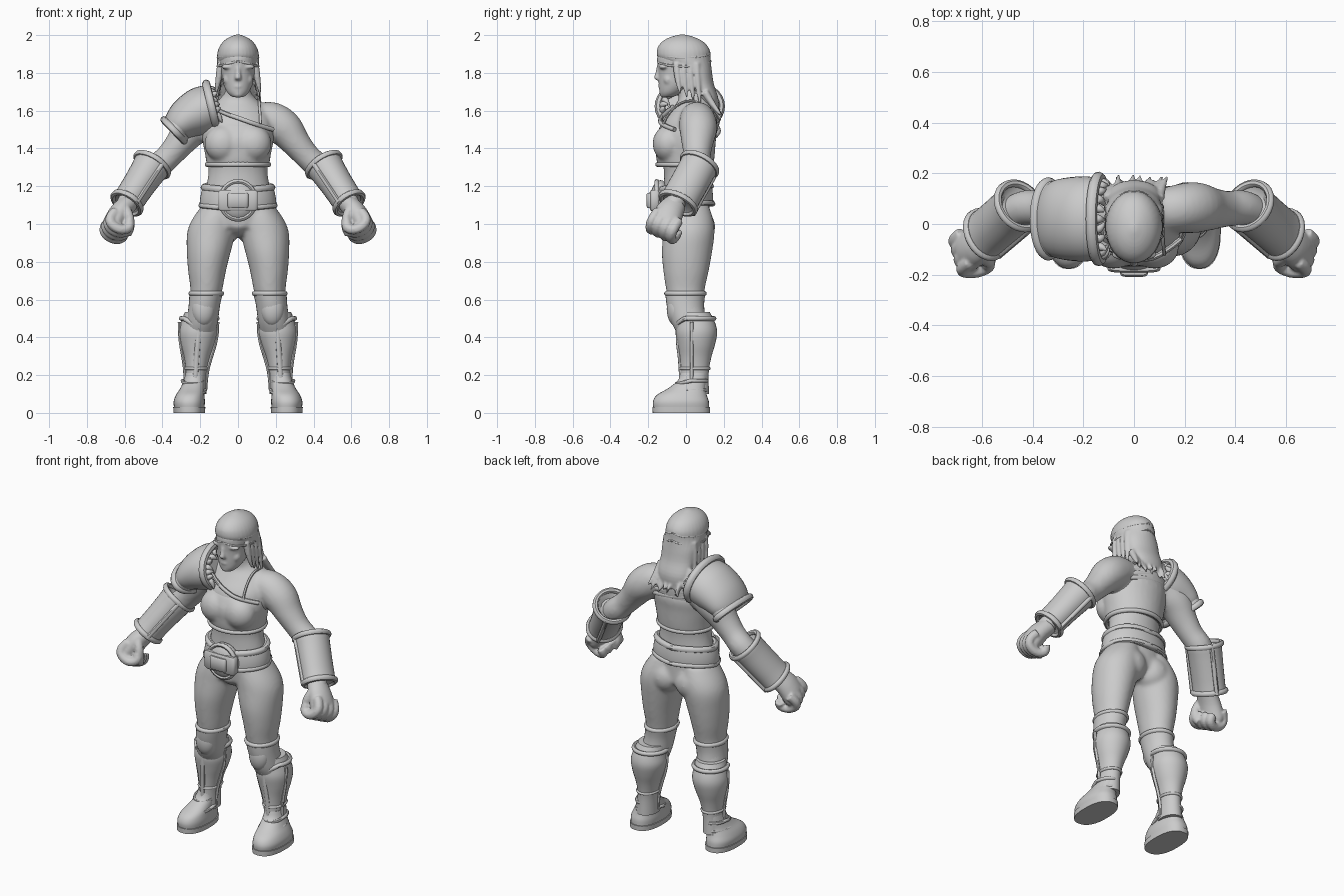
import bpy, bmesh, math, random
from mathutils import Vector

if "Cube" in bpy.data.objects:
    bpy.data.objects.remove(bpy.data.objects["Cube"])

random.seed(4)
grey = bpy.data.materials.new("plain_grey")
grey.diffuse_color = (0.6, 0.6, 0.6, 1)
grey.use_nodes = True
grey.node_tree.nodes["Principled BSDF"].inputs["Base Color"].default_value = grey.diffuse_color
Y, Z = Vector((0, 1, 0)), Vector((0, 0, 1))


def finish(ob, mirror=False, voxel=0, smooth=0, angle=45):
    """Apply mirror / voxel union, assign material, shade."""
    if mirror:
        ob.modifiers.new("mirror", 'MIRROR').use_mirror_merge = False
    if voxel:
        m = ob.modifiers.new("union", 'REMESH')
        m.mode, m.voxel_size = 'VOXEL', voxel
        m = ob.modifiers.new("soften", 'SMOOTH')
        m.factor, m.iterations = 0.5, smooth
    bpy.ops.object.select_all(action='DESELECT')
    ob.select_set(True)
    bpy.context.view_layer.objects.active = ob
    bpy.ops.object.convert(target='MESH')
    ob = bpy.context.object
    ob.data.materials.clear()
    ob.data.materials.append(grey)
    bpy.ops.object.shade_smooth_by_angle(angle=math.radians(angle))
    return ob


def from_bm(name, bm, **kw):
    bmesh.ops.recalc_face_normals(bm, faces=bm.faces[:])
    me = bpy.data.meshes.new(name)
    bm.to_mesh(me)
    bm.free()
    ob = bpy.data.objects.new(name, me)
    bpy.context.collection.objects.link(ob)
    return finish(ob, **kw)


def ring(c, a, b, axis, n=32, p=2.0):
    """Superellipse points around c, square to axis."""
    u = Y.cross(axis).normalized()
    v = axis.cross(u).normalized()
    sgn = lambda q: math.copysign(abs(q) ** (2 / p), q)
    angles = [2 * math.pi * i / n for i in range(n)]
    return [c + u * a * sgn(math.cos(t)) + v * b * sgn(math.sin(t)) for t in angles]


def loft(name, pts, axis=Z, steps=4, n=32, p=2.0, bend=None, **kw):
    """Skin through (x, y, z, half width, half depth); axis None follows the path."""
    secs = []
    for i in range(len(pts) - 1):
        q = [pts[max(i - 1, 0)], pts[i], pts[i + 1], pts[min(i + 2, len(pts) - 1)]]
        for s in range(steps):
            t = s / steps
            secs.append([0.5 * (2 * B + (C - A) * t + (2 * A - 5 * B + 4 * C - D) * t * t
                                + (3 * B - A - 3 * C + D) * t ** 3) for A, B, C, D in zip(*q)])
    secs.append(list(pts[-1]))
    bm, rows = bmesh.new(), []
    for i, s in enumerate(secs):
        ax = axis or (Vector(secs[min(i + 1, len(secs) - 1)][:3])
                      - Vector(secs[max(i - 1, 0)][:3])).normalized()
        rows.append([bm.verts.new(bend(co) if bend else co)
                     for co in ring(Vector(s[:3]), max(s[3], .002), max(s[4], .002), ax, n, p)])
    for r0, r1 in zip(rows, rows[1:]):
        for j in range(n):
            bm.faces.new((r0[j], r0[(j + 1) % n], r1[(j + 1) % n], r1[j]))
    bm.faces.new(rows[0])
    bm.faces.new(rows[-1])
    return from_bm(name, bm, **kw)


def cord(name, pts, r, closed=False, radii=None, **kw):
    cu = bpy.data.curves.new(name, 'CURVE')
    cu.dimensions, cu.bevel_depth, cu.bevel_resolution, cu.use_fill_caps = '3D', r, 2, True
    sp = cu.splines.new('POLY' if closed else 'NURBS')
    sp.points.add(len(pts) - 1)
    for i, co in enumerate(pts):
        sp.points[i].co = (*co, 1)
        sp.points[i].radius = radii[i] if radii else 1
    sp.use_cyclic_u = closed
    if not closed:
        sp.use_endpoint_u, sp.order_u, sp.resolution_u = True, 3, 4
    ob = bpy.data.objects.new(name, cu)
    bpy.context.collection.objects.link(ob)
    return finish(ob, **kw)


def ball(name, c, r, **kw):
    bm = bmesh.new()
    bmesh.ops.create_uvsphere(bm, u_segments=24, v_segments=14, radius=1)
    for v in bm.verts:
        v.co = Vector(c) + Vector([v.co[i] * r[i] for i in range(3)])
    return from_bm(name, bm, **kw)


def fuse(name, obs, voxel, smooth):
    bpy.ops.object.select_all(action='DESELECT')
    for o in obs:
        o.select_set(True)
    bpy.context.view_layer.objects.active = obs[0]
    bpy.ops.object.join()
    obs[0].name = name
    return finish(obs[0], voxel=voxel, smooth=smooth, angle=80)


# Body: torso, thighs and arms blended together
torso = loft("torso", [(0, .01, .98, .18, .12), (0, 0, 1.1, .185, .125), (0, 0, 1.2, .168, .118),
                       (0, 0, 1.28, .156, .117), (0, 0, 1.36, .163, .13), (0, .005, 1.46, .185, .147),
                       (0, .02, 1.54, .185, .145), (0, .045, 1.61, .155, .118), (0, .045, 1.66, .1, .085),
                       (0, .02, 1.71, .064, .066), (0, 0, 1.8, .06, .06)])
thigh = loft("thigh", [(.1, .01, 1.1, .09, .11), (.125, .015, 1.02, .12, .13), (.142, .015, .95, .128, .136),
                       (.155, .005, .85, .116, .133), (.164, 0, .75, .1, .12), (.168, -.003, .64, .083, .1),
                       (.185, .005, .55, .078, .09), (.2, .04, .45, .075, .08)], mirror=True)
seat = ball("seat", (.085, .06, .985), (.1, .095, .1), mirror=True)
crotch = ball("crotch", (0, .01, .99), (.1, .115, .06))
arm = loft("arm", [(.08, .05, 1.57, .07, .08), (.17, .06, 1.55, .098, .095), (.245, .065, 1.505, .097, .1),
                   (.31, .06, 1.425, .077, .083), (.37, .06, 1.355, .068, .07), (.44, .06, 1.29, .07, .07),
                   (.52, .01, 1.21, .06, .06), (.61, -.08, 1.08, .05, .05)], axis=None, mirror=True)
fuse("body", [torso, thigh, seat, crotch, arm], .011, 6)

# Cropped top with hem and slanted neckline
shell = loft("top_shell", [(0, -.002, 1.31, .166, .147), (0, -.004, 1.36, .173, .156),
                           (0, -.002, 1.44, .188, .16), (0, .013, 1.51, .19, .152), (0, .03, 1.57, .165, .117)])
bust = ball("bust", (.08, -.092, 1.425), (.098, .085, .098), mirror=True)
middle = ball("bust_middle", (0, -.088, 1.425), (.09, .08, .1))
fuse("cropped_top", [shell, bust, middle], .009, 12)
cord("top_hem", ring(Vector((0, -.004, 1.315)), .163, .146, Z, 40), .013, True)
cord("neckline", [(-.14, -.07, 1.62), (-.07, -.112, 1.585), (.02, -.139, 1.555), (.1, -.132, 1.525), (.185, -.06, 1.5)], .012)
cord("shoulder_strap", [(.12, -.12, 1.53), (.115, -.08, 1.62), (.11, .05, 1.67), (.11, .14, 1.6)], .007)
for z in (1.53, 1.56, 1.59):
    cord("back_strap", [(-.18, .08, z + .03), (-.09, .15, z + .01), (.09, .15, z - .01), (.17, .1, z - .03)], .016)

# Belt that dips at the front, and its buckle
dip = lambda co: co + Z * (.1 * abs(co.x) if co.y < 0 else .1 * abs(co.x) + .2 * co.y)
loft("belt", [(0, .005, 1.08, .16, .1), (0, -.004, 1.065, .2, .145), (0, -.004, 1.12, .2, .147),
              (0, -.004, 1.18, .183, .138), (0, .01, 1.185, .15, .1)], steps=2, n=48, bend=dip)
for z, a, r in ((1.078, .196, .014), (1.175, .18, .018)):
    cord("belt_edge", [dip(v) for v in ring(Vector((0, -.004, z)), a, a * .745, Z, 48)], r, True)
ball("buckle_plate", (0, -.135, 1.125), (.1, .055, .107))
for nm, a, y, h in (("buckle_frame", .105, -.165, .055), ("buckle_centre", .055, -.182, .04)):
    loft(nm, [(0, y, 1.125 - h, a * .9, .02), (0, y, 1.125 - h * .8, a, .027), (0, y, 1.125 + h * .8, a, .027),
              (0, y, 1.125 + h, a * .9, .02)], steps=1, p=5)
cord("buckle_edge", [Vector((.092 * math.cos(i * math.pi / 12), -.155, 1.125 + .1 * math.sin(i * math.pi / 12)))
                     for i in range(24)], .013, True)

# Face
skull = loft("skull", [(0, -.1, 1.672, .03, .03), (0, -.08, 1.695, .056, .06), (0, -.052, 1.74, .078, .092),
                       (0, -.03, 1.8, .09, .117), (0, -.02, 1.88, .1, .133), (0, -.02, 1.94, .085, .11)])
nose = loft("nose", [(0, -.143, 1.835, .012, .012), (0, -.148, 1.8, .014, .014), (0, -.152, 1.772, .018, .018), (0, -.14, 1.76, .014, .01)])
lips = ball("lips", (0, -.133, 1.728), (.026, .014, .012))
chin = ball("chin", (0, -.115, 1.688), (.03, .025, .02))
brow = ball("brow", (.045, -.118, 1.832), (.045, .025, .014), mirror=True)
cheek = ball("cheek", (.045, -.092, 1.765), (.034, .03, .035), mirror=True)
fuse("face", [skull, nose, lips, chin, brow, cheek], .006, 6)

# Hair, headband and loose strands
hair = [loft("hair", [(0, .137, 1.58, .08, .03), (0, .12, 1.66, .1, .052), (0, .08, 1.74, .105, .068),
                      (0, .052, 1.81, .109, .085), (0, -.005, 1.87, .112, .135), (0, -.014, 1.92, .106, .14),
                      (0, -.017, 1.96, .084, .115), (0, -.02, 1.987, .05, .07), (0, -.02, 2.003, .01, .014)])]
for i in range(13):
    x = -.1 + i * .2 / 12
    tip = (x * 1.15 + random.uniform(-.02, .02), .17 + random.uniform(0, .03), 1.54 + random.uniform(0, .04))
    hair.append(cord("back_strand", [(x, .1, 1.7), (x * 1.05, .14, 1.63), tip], .02, radii=(1, 1, .25)))
for i in range(4):
    y = -.05 + i * .035
    tip = (.1 + random.uniform(0, .02), y + .02, 1.63 + .02 * (3 - i))
    hair.append(cord("side_strand", [(.09, y, 1.85), (.104, y + .005, 1.76), tip], .021, radii=(1, 1, .25), mirror=True))
fuse("hair", hair, .006, 4)
for h in (0, .045):
    cord("headband", [v - Z * .25 * abs(v.x) for v in ring(Vector((0, -.01, 1.862 + h)), .109 - h * .05, .139 - h * .1, Z, 40)], .006, True)

# Shoulder guard on one side with rolled collar and fur
loft("shoulder_guard", [(-.14, .02, 1.62, .122, .163), (-.2, .02, 1.595, .128, .168), (-.265, .02, 1.56, .113, .163),
                        (-.315, .02, 1.52, .09, .15), (-.345, .02, 1.49, .065, .12)], axis=None)
loft("shoulder_lame", [(-.275, .02, 1.55, .09, .15), (-.31, .02, 1.52, .083, .148), (-.335, .02, 1.495, .09, .152)], axis=None)
cord("guard_collar", ring(Vector((-.14, .02, 1.622)), .124, .165, Vector((-.97, 0, -.23))), .022, True)
cord("guard_edge", ring(Vector((-.338, .02, 1.495)), .079, .146, Vector((-.72, 0, -.69))), .019, True)
for co in ring(Vector((-.125, .02, 1.615)), .1, .145, Vector((-.97, 0, -.23)), 22):
    cord("collar_fur", [co, co + Vector((.015, 0, .01)), co + Vector((.03, random.uniform(-.03, .03), random.uniform(-.04, .02)))],
         .018, radii=(1, 1, .2))

# Bracers: oval tubes with rolled ends and side edges
A, B = Vector((.45, .075, 1.32)), Vector((.592, -.045, 1.105))
d = (B - A).normalized()
n_out = -Y.cross(d).normalized()
along = lambda t, a, b: (*(A + (B - A) * t), a, b)
loft("bracer", [along(.12, .06, .06), along(0, .098, .1), along(.15, .095, .1), along(.5, .087, .1), along(.9, .083, .1),
                along(1, .083, .1), along(.95, .05, .05)], axis=d, steps=2, mirror=True)
for t, a, b in ((.03, .097, .098), (.97, .082, .098)):
    cord("bracer_rim", ring(A + (B - A) * t, a, b, d), .016, True, mirror=True)
w = d.cross(-n_out).normalized()
for s in (-1, 1):
    cord("bracer_edge", [c + w * s * .09 - n_out * .042 for c in (A, (A + B) / 2, B)], .013, mirror=True)

# Fists
d, K = Vector((.46, -.48, -.75)).normalized(), Vector((.678, -.108, 1.02))
n_out = -Y.cross(d).normalized()
w = d.cross(-n_out).normalized()
parts = [loft("palm", [(.58, -.055, 1.11, .052, .06), (.622, -.085, 1.065, .056, .075), (*(K - n_out * .025), .056, .083),
                       (*(K + d * .035 - n_out * .035), .045, .075)], axis=d, mirror=True)]
for s in (-.063, -.021, .021, .063):
    k = K + w * s
    parts.append(cord("finger", [k - d * .03, k + d * .02 + n_out * .012, k + d * .056 - n_out * .02,
                                 k + d * .05 - n_out * .085, k - n_out * .115, k - d * .02 - n_out * .085], .027, mirror=True))
k = K - n_out * .115
parts.append(cord("thumb", [(.6, -.12, 1.09), (.575, -.15, 1.05), k - w * .045, k + d * .02 - w * .01], .026, mirror=True))
fuse("fists", parts, .007, 3)

# Knee guards
loft("knee_sleeve", [(.168, -.003, .64, .089, .107), (.178, -.003, .57, .083, .099), (.19, .015, .48, .083, .092), (.2, .04, .42, .08, .085)], mirror=True)
cord("knee_rim", ring(Vector((.168, -.003, .632)), .082, .1, Z), .013, True, mirror=True)
ball("knee_cap", (.183, -.052, .55), (.062, .05, .09), mirror=True)

# Boots: flared shaft, shin plate edges, foot and sole
loft("boot_shaft", [(.198, .04, .535, .083, .085), (.207, .053, .48, .095, .1), (.21, .056, .425, .104, .109), (.214, .055, .36, .091, .098),
                    (.218, .05, .29, .069, .083), (.222, .045, .21, .056, .075), (.228, .042, .1, .06, .08)], mirror=True)
cord("boot_top_edge", [v + Z * (.05 * min(1, abs(v.x - .205) / .08) if v.y < .05 else .05)
                       for v in ring(Vector((.205, .05, .45)), .095, .098, Z, 40)], .013, True, mirror=True)
cord("boot_band", ring(Vector((.221, .047, .235)), .058, .076, Z), .008, True, mirror=True)
for x0, x1, x2 in ((.31, .288, .278), (.108, .147, .168)):
    cord("shin_plate_edge", [(x0, .03, .48), (x0, .03, .4), (x1, .03, .28), (x2, .03, .2), (x2 + .004, .03, .12)], .009, mirror=True)
cord("shin_ridge", [(.208, -.04, .46), (.212, -.041, .38), (.22, -.026, .28), (.226, -.022, .18)], .015, mirror=True)
loft("foot", [(.258, -.025, .025, .08, .148), (.258, -.027, .06, .083, .148), (.253, -.022, .095, .075, .132),
              (.242, .005, .13, .064, .1), (.232, .033, .17, .056, .078), (.226, .042, .21, .052, .071)], p=2.3, mirror=True)
loft("sole", [(.258, -.025, 0, .083, .152), (.258, -.025, .03, .085, .153)], p=2.4, steps=1, mirror=True)
for z, a, b, y in ((.12, .064, .102, .005), (.17, .056, .08, .03)):
    cord("foot_strap", [v + Z * .2 * min(v.y - y, 0) for v in ring(Vector((.238, y, z)), a, b, Z)], .01, True, mirror=True)
